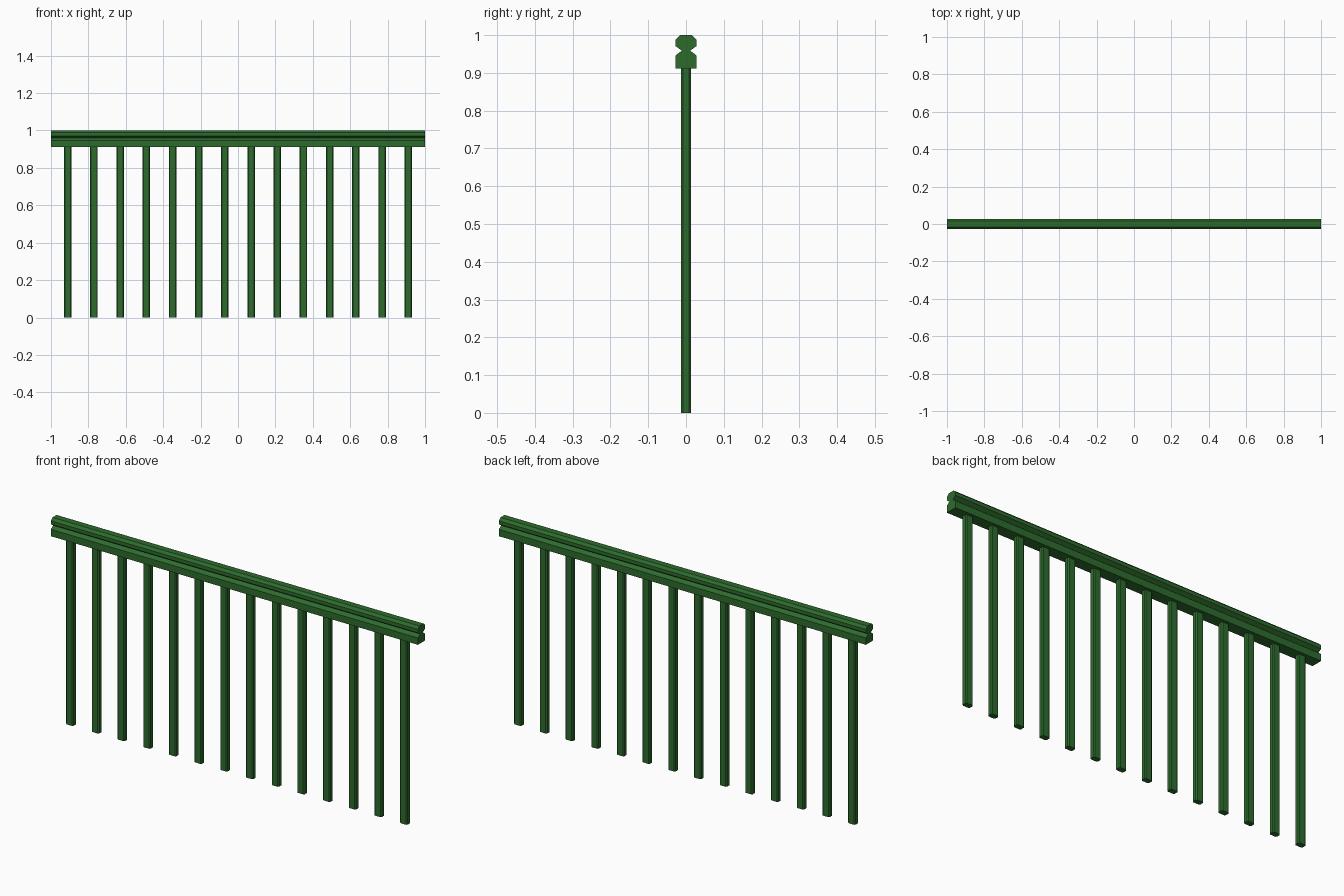
import bpy
import bmesh
from mathutils import Vector

cube = bpy.data.objects.get("Cube")
if cube:
    bpy.data.objects.remove(cube, do_unlink=True)

# Painted green finish
GREEN = (0.027, 0.147, 0.027, 1.0)
paint = bpy.data.materials.new("green_paint")
paint.use_nodes = True
paint.diffuse_color = GREEN
paint.node_tree.nodes["Principled BSDF"].inputs["Base Color"].default_value = GREEN


def extrude_outline(name, outline, travel):
    """Sweep a closed outline along a straight vector into a capped prism."""
    bm = bmesh.new()
    face = bm.faces.new([bm.verts.new(p) for p in outline])
    result = bmesh.ops.extrude_face_region(bm, geom=[face], use_keep_orig=True)
    moved = [v for v in result["geom"] if isinstance(v, bmesh.types.BMVert)]
    bmesh.ops.translate(bm, verts=moved, vec=Vector(travel))
    bmesh.ops.recalc_face_normals(bm, faces=bm.faces)
    mesh = bpy.data.meshes.new(name)
    bm.to_mesh(mesh)
    bm.free()
    mesh.materials.append(paint)
    obj = bpy.data.objects.new(name, mesh)
    bpy.context.collection.objects.link(obj)
    return obj


# Moulded handrail: half section mirrored across the centre line
half = [(0.028, 0.912), (0.028, 0.946), (0.011, 0.959),
        (0.028, 0.971), (0.028, 0.988), (0.016, 1.0)]
section = half + [(-y, z) for y, z in reversed(half)]
extrude_outline("handrail", [(-1, y, z) for y, z in section], (2, 0, 0))

# Balusters: chamfered bars in an even row under the rail
COUNT, END_X, HEIGHT = 14, 0.91, 0.913
HX, HY, CUT = 0.02, 0.0135, 0.005
corner = [(HX, HY - CUT), (HX - CUT, HY)]
bar = (corner + [(-x, y) for x, y in reversed(corner)]
       + [(-x, -y) for x, y in corner] + [(x, -y) for x, y in reversed(corner)])
for i in range(COUNT):
    cx = -END_X + 2 * END_X * i / (COUNT - 1)
    extrude_outline(f"baluster_{i + 1}", [(cx + x, y, 0) for x, y in bar], (0, 0, HEIGHT))
